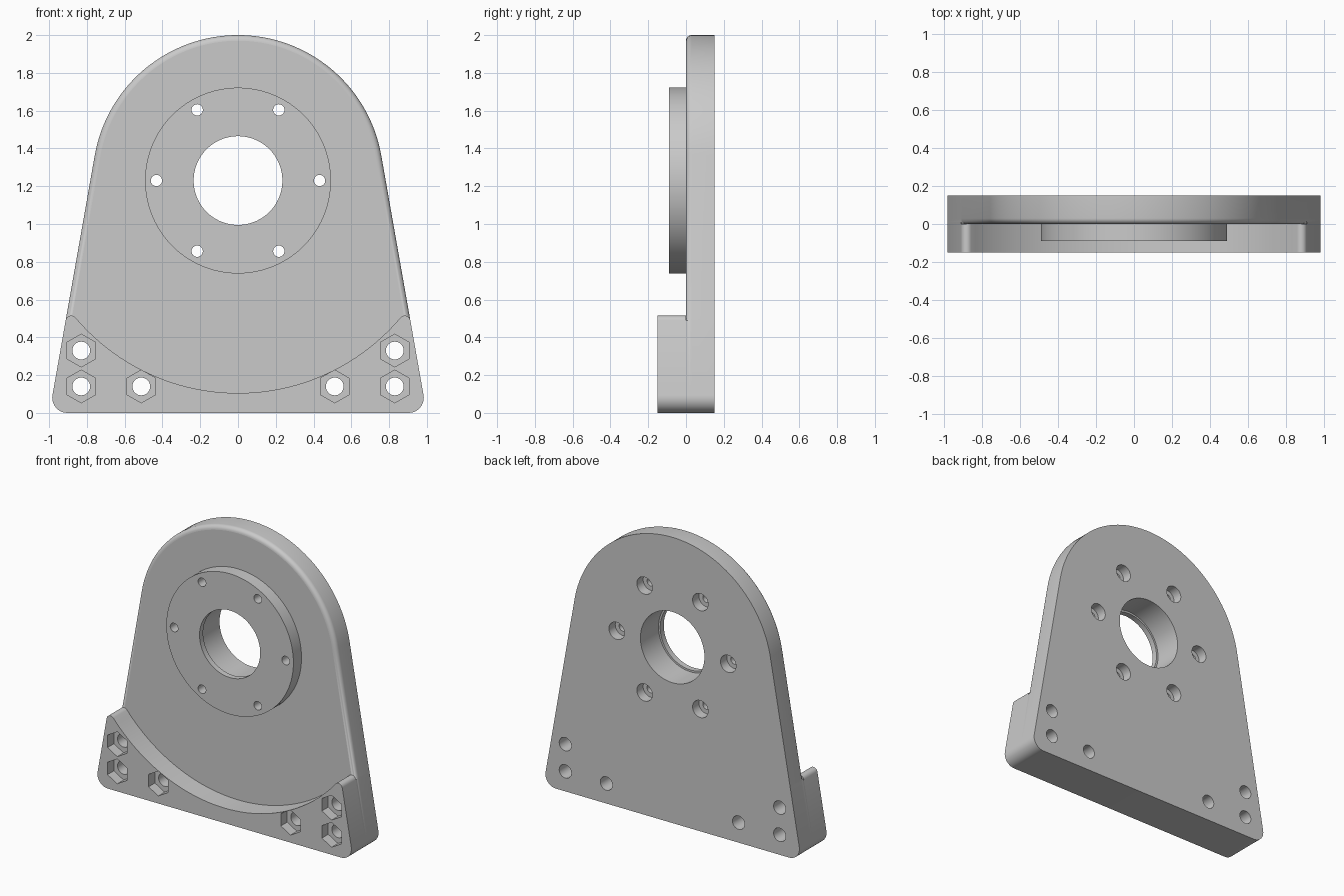
import bpy, bmesh
from math import sin, cos, pi, radians, sqrt, atan2

if "Cube" in bpy.data.objects:
    bpy.data.objects.remove(bpy.data.objects["Cube"], do_unlink=True)

AXIS_Z = 1.23            # height of the bore axis
TOP_R, SWEEP_R = 0.77, 1.125
CORNER, TIP, ROUND = 0.08, 0.03, 0.03
TILT = radians(10)       # lean of the straight sides
FRONT, BACK = -0.15, 0.15
FLANGE_FRONT = -0.09

metal = bpy.data.materials.new("grey metal")
metal.use_nodes = True
GREY = (0.59, 0.59, 0.59, 1)
metal.diffuse_color = GREY
metal.node_tree.nodes["Principled BSDF"].inputs["Base Color"].default_value = GREY


def arc(x, z, r, a, b, n):
    return [(x + r * cos(a + (b - a) * i / n), z + r * sin(a + (b - a) * i / n))
            for i in range(n + 1)]


def circle(x, z, r, n=48):
    return arc(x, z, r, pi / 2, pi / 2 + 2 * pi, n)[:-1]


def mirrored(half):
    """Close a right-hand half outline with its left-hand mirror."""
    return half + [(-x, z) for x, z in reversed(half) if abs(x) > 1e-5]


def side_x(z):
    return (TOP_R - (z - AXIS_Z) * sin(TILT)) / cos(TILT)


def loft(name, layers):
    """Solid through a list of (y, outline) layers."""
    bm = bmesh.new()
    rings = [[bm.verts.new((x, y, z)) for x, z in pts] for y, pts in layers]
    for a, b in zip(rings, rings[1:]):
        for i in range(len(a)):
            j = (i + 1) % len(a)
            bm.faces.new((a[i], a[j], b[j], b[i]))
    bm.faces.new(rings[0])
    bm.faces.new(rings[-1])
    bmesh.ops.recalc_face_normals(bm, faces=bm.faces)
    mesh = bpy.data.meshes.new(name)
    bm.to_mesh(mesh)
    bm.free()
    mesh.materials.append(metal)
    obj = bpy.data.objects.new(name, mesh)
    bpy.context.collection.objects.link(obj)
    return obj


def finish(obj, cuts):
    """Drill the cuts, then smooth curved walls and keep flat faces flat."""
    cutters = []
    for pts, y0, y1 in cuts:
        cutter = loft("cutter", [(y0, pts), (y1, pts)])
        cutter.hide_render = True
        mod = obj.modifiers.new("cut", "BOOLEAN")
        mod.operation, mod.solver, mod.object = "DIFFERENCE", "MANIFOLD", cutter
        cutters.append(cutter)
    graph = bpy.context.evaluated_depsgraph_get()
    mesh = bpy.data.meshes.new_from_object(obj.evaluated_get(graph))
    obj.modifiers.clear()
    obj.data = mesh
    mesh.name = obj.name
    for cutter in cutters:
        bpy.data.objects.remove(cutter, do_unlink=True)
    bpy.ops.object.select_all(action="DESELECT")
    obj.select_set(True)
    bpy.context.view_layer.objects.active = obj
    bpy.ops.object.shade_smooth_by_angle(angle=radians(35))
    for face in mesh.polygons:
        if abs(face.normal.y) > 0.999:
            face.use_smooth = False


# Shared hole positions
foot_spots = [(s * x, z) for s in (-1, 1)
              for x, z in ((0.83, 0.14), (0.83, 0.33), (0.512, 0.14))]
bolt_spots = arc(0, AXIS_Z, 0.432, 0, 2 * pi, 6)[:-1]
foot_holes = [(circle(x, z, 0.047, 32), -0.3, 0.3) for x, z in foot_spots]
bolt_holes = [(circle(x, z, 0.03, 24), -0.3, 0.3) for x, z in bolt_spots]
bore = circle(0, AXIS_Z, 0.248, 72)

# Lower rounded corner, shared by the plate and the foot
corner_x = side_x(CORNER) - CORNER / cos(TILT)
corner = arc(corner_x, CORNER, CORNER, -pi / 2, TILT, 10)

# Back plate: tapered sides, round top, rounded front rim above the foot
rim_end = 0.49
plate_half = (corner + [(side_x(rim_end), rim_end), (side_x(rim_end + 0.01), rim_end + 0.01)]
              + arc(0, AXIS_Z, TOP_R, TILT, pi / 2, 32))


def rim(inset):
    pts = []
    for x, z in plate_half:
        if z > rim_end + 0.005:
            reach = sqrt(x * x + (z - AXIS_Z) ** 2)
            on_top = reach < TOP_R + 1e-4
            nx, nz = (x / reach, (z - AXIS_Z) / reach) if on_top else (cos(TILT), sin(TILT))
            x, z = x - inset * nx, z - inset * nz
        pts.append((x, z))
    return mirrored(pts)


layers = [(BACK, rim(0))]
for i in range(7):
    a = i / 6 * pi / 2
    layers.append((ROUND * (1 - sin(a)), rim(ROUND * (1 - cos(a)))))
plate = loft("back_plate", layers)
counterbores = [(circle(x, z, 0.06, 32), 0.08, 0.3) for x, z in bolt_spots]
finish(plate, [(bore, -0.3, 0.3)] + foot_holes + bolt_holes + counterbores)

# Foot: swept concave top ending in small rounded tips, with nut pockets
u = TOP_R - TIP
v = sqrt((SWEEP_R + TIP) ** 2 - u * u)
tip_x = u * cos(TILT) + v * sin(TILT)
tip_z = AXIS_Z + u * sin(TILT) - v * cos(TILT)
foot_half = (corner
             + arc(tip_x, tip_z, TIP, TILT, atan2(AXIS_Z - tip_z, -tip_x), 8)
             + arc(0, AXIS_Z, SWEEP_R, atan2(tip_z - AXIS_Z, tip_x), -pi / 2, 28)[1:])
foot_outline = mirrored(foot_half)
foot = loft("foot", [(FRONT, foot_outline), (0, foot_outline)])
nut_pockets = [(circle(x, z, 0.087, 6), -0.3, FRONT + 0.07) for x, z in foot_spots]
finish(foot, nut_pockets + foot_holes)

# Flange: raised disc with bolt circle and a narrow lip at the front of the bore
disc = circle(0, AXIS_Z, 0.492, 96)
flange = loft("flange", [(FLANGE_FRONT, disc), (0, disc)])
lip_bore = circle(0, AXIS_Z, 0.235, 72)
finish(flange, [(lip_bore, -0.3, 0.3), (bore, FLANGE_FRONT + 0.04, 0.3)] + bolt_holes)
